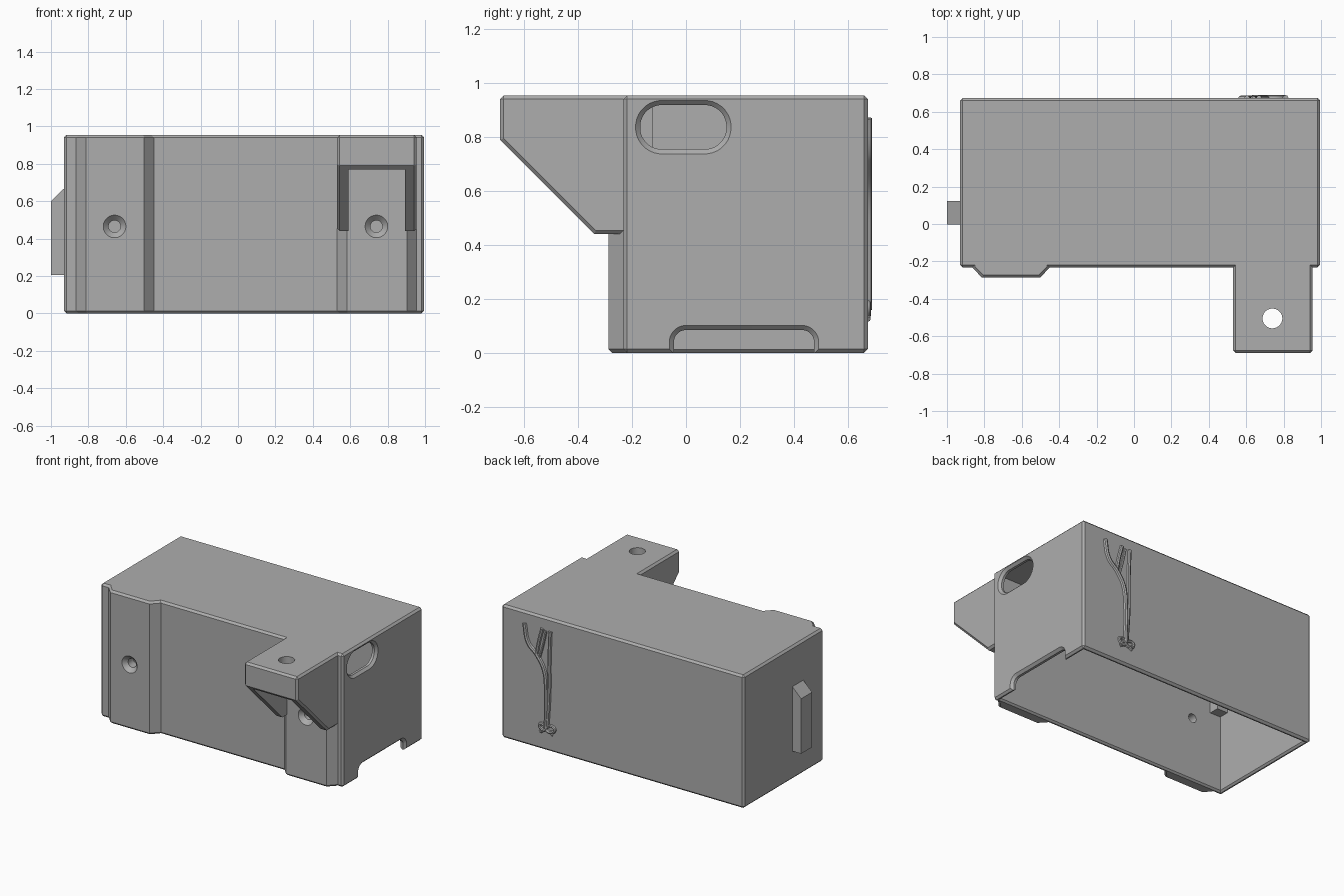
import bpy
import bmesh
from math import cos, sin, pi, radians

if "Cube" in bpy.data.objects:
    bpy.data.objects.remove(bpy.data.objects["Cube"], do_unlink=True)

GREY = (0.42, 0.42, 0.42, 1)
mat = bpy.data.materials.new("matte grey plastic")
mat.use_nodes = True
mat.diffuse_color = GREY
mat.node_tree.nodes["Principled BSDF"].inputs["Base Color"].default_value = GREY

PLACE = {"x": lambda u, v, d: (d, u, v),
         "y": lambda u, v, d: (u, d, v),
         "z": lambda u, v, d: (u, v, d)}


def activate(ob):
    bpy.ops.object.select_all(action="DESELECT")
    ob.select_set(True)
    bpy.context.view_layer.objects.active = ob


def loft(name, axis, sections, chamfer=0):
    """Solid through outlines placed along an axis: [(distance, points), ...]."""
    bm = bmesh.new()
    rings = [[bm.verts.new(PLACE[axis](u, v, d)) for u, v in pts] for d, pts in sections]
    for a, b in zip(rings, rings[1:]):
        for i in range(len(a)):
            j = (i + 1) % len(a)
            bm.faces.new((a[i], a[j], b[j], b[i]))
    bm.faces.new(rings[0])
    bm.faces.new(rings[-1])
    bmesh.ops.recalc_face_normals(bm, faces=bm.faces[:])
    me = bpy.data.meshes.new(name)
    bm.to_mesh(me)
    bm.free()
    me.materials.append(mat)
    ob = bpy.data.objects.new(name, me)
    bpy.context.collection.objects.link(ob)
    if chamfer:
        mod = ob.modifiers.new("chamfer", "BEVEL")
        mod.width, mod.segments = chamfer, 1
        mod.limit_method, mod.angle_limit = "ANGLE", radians(50)
        activate(ob)
        bpy.ops.object.modifier_apply(modifier=mod.name)
    return ob


def rect(u0, u1, v0, v1, grow=0):
    return [(u0 - grow, v0 - grow), (u1 + grow, v0 - grow),
            (u1 + grow, v1 + grow), (u0 - grow, v1 + grow)]


def rounded(cu, cv, hu, hv, r, grow=0, n=8):
    """Rounded rectangle; a circle when both half sizes equal the radius."""
    pts = []
    for k, (su, sv) in enumerate([(1, 1), (-1, 1), (-1, -1), (1, -1)]):
        for i in range(n):
            a = (k + i / n + 0.5 / n) * pi / 2
            pts.append((cu + su * (hu - r) + (r + grow) * cos(a),
                        cv + sv * (hv - r) + (r + grow) * sin(a)))
    return pts


def combine(target, other, operation):
    mod = target.modifiers.new("combine", "BOOLEAN")
    mod.operation, mod.solver, mod.object = operation, "EXACT", other
    activate(target)
    bpy.ops.object.modifier_apply(modifier=mod.name)
    bpy.data.objects.remove(other, do_unlink=True)


def box(name, x, y, z, chamfer=0):
    return loft(name, "z", [(z[0], rect(*x, *y)), (z[1], rect(*x, *y))], chamfer)


TOP = 0.955
FRONT, PAD, BURIED = -0.232, -0.287, -0.19

# Outer housing
body = box("housing", (-0.93, 0.995), (FRONT, 0.674), (0, TOP), 0.014)

# Raised front pads with sloping sides
for x0, x1 in ((-0.865, -0.45), (0.53, 0.955)):
    outline = [(x0, BURIED), (x0, FRONT), (x0 + 0.052, PAD),
               (x1 - 0.052, PAD), (x1, FRONT), (x1, BURIED)]
    combine(body, loft("pad", "z", [(0, outline), (TOP, outline)], 0.014), "UNION")

# Mounting bracket with two side gussets
profile = [(BURIED, TOP), (-0.69, TOP), (-0.69, 0.79), (-0.34, 0.44), (BURIED, 0.44)]
bracket = loft("bracket", "x", [(0.53, profile), (0.955, profile)], 0.014)
combine(bracket, box("bracket_gap", (0.59, 0.893), (-1, PAD), (0.2, 0.77)), "DIFFERENCE")
combine(body, bracket, "UNION")

# Hollow interior, open at the bottom with a chamfered rim
room = (-0.895, 0.96, -0.197, 0.639)
cavity = loft("cavity", "z", [(-0.02, rect(*room, 0.032)), (0.012, rect(*room)),
                              (0.925, rect(*room))])
combine(body, cavity, "DIFFERENCE")
combine(body, box("corner_block", (-0.91, -0.81), (-0.21, -0.125), (0.56, 0.94)), "UNION")

# Countersunk screw holes through the front pads
for x in (-0.66, 0.74):
    hole = [(d, rounded(x, 0.465, r, r, r)) for d, r in
            ((-0.32, 0.093), (-0.258, 0.032), (-0.1, 0.032))]
    combine(body, loft("screw_hole", "y", hole), "DIFFERENCE")

# Vertical hole through the bracket
ring = rounded(0.74, -0.505, 0.053, 0.053, 0.053)
combine(body, loft("bracket_hole", "z", [(0.5, ring), (1.1, ring)]), "DIFFERENCE")

# Flared slot and cable notch in the right end wall
for shape in ((-0.01, 0.837, 0.16, 0.082, 0.08), (0.215, -0.01, 0.26, 0.095, 0.045)):
    cut = [(d, rounded(*shape, grow=g)) for d, g in ((0.9, 0), (0.978, 0), (1.01, 0.032))]
    combine(body, loft("end_opening", "x", cut), "DIFFERENCE")

# Catch on the other end wall
catch = [(-0.91, 0.205), (-1.0, 0.205), (-1.0, 0.6), (-0.93, 0.668), (-0.91, 0.668)]
combine(body, loft("catch", "y", [(-0.002, catch), (0.122, catch)]), "UNION")

activate(body)
bpy.ops.object.shade_smooth_by_angle(angle=radians(30))


# Raised branching ornament on the back
def strand(name, points, radius=0.016, closed=False):
    cu = bpy.data.curves.new(name, "CURVE")
    cu.dimensions = "3D"
    cu.bevel_depth, cu.bevel_resolution, cu.use_fill_caps = radius, 2, True
    cu.resolution_u = 6
    sp = cu.splines.new("BEZIER")
    sp.bezier_points.add(len(points) - 1)
    sp.use_cyclic_u = closed
    for p, (x, z) in zip(sp.bezier_points, points):
        p.co = (x, 0.674, z)
        p.handle_left_type = p.handle_right_type = "AUTO"
    ob = bpy.data.objects.new(name, cu)
    bpy.context.collection.objects.link(ob)
    cu.materials.append(mat)
    activate(ob)
    bpy.ops.object.convert(target="MESH")
    bpy.ops.object.shade_smooth_by_angle(angle=radians(40))


strand("long_branch", [(0.81, 0.87), (0.78, 0.74), (0.71, 0.67), (0.655, 0.58),
                       (0.637, 0.43), (0.64, 0.16)])
strand("middle_branch", [(0.668, 0.87), (0.695, 0.77), (0.712, 0.68)], 0.014)
strand("short_branch", [(0.64, 0.86), (0.662, 0.76), (0.69, 0.66)], 0.01)
strand("straight_branch", [(0.604, 0.865), (0.612, 0.65), (0.613, 0.43), (0.628, 0.18)], 0.014)
strand("bow_loop_a", [(0.636, 0.155), (0.685, 0.18), (0.68, 0.15)], 0.012, True)
strand("bow_loop_b", [(0.636, 0.155), (0.575, 0.18), (0.58, 0.15)], 0.012, True)
strand("bow_tail_a", [(0.636, 0.155), (0.685, 0.125)], 0.011)
strand("bow_tail_b", [(0.636, 0.155), (0.585, 0.125)], 0.011)
